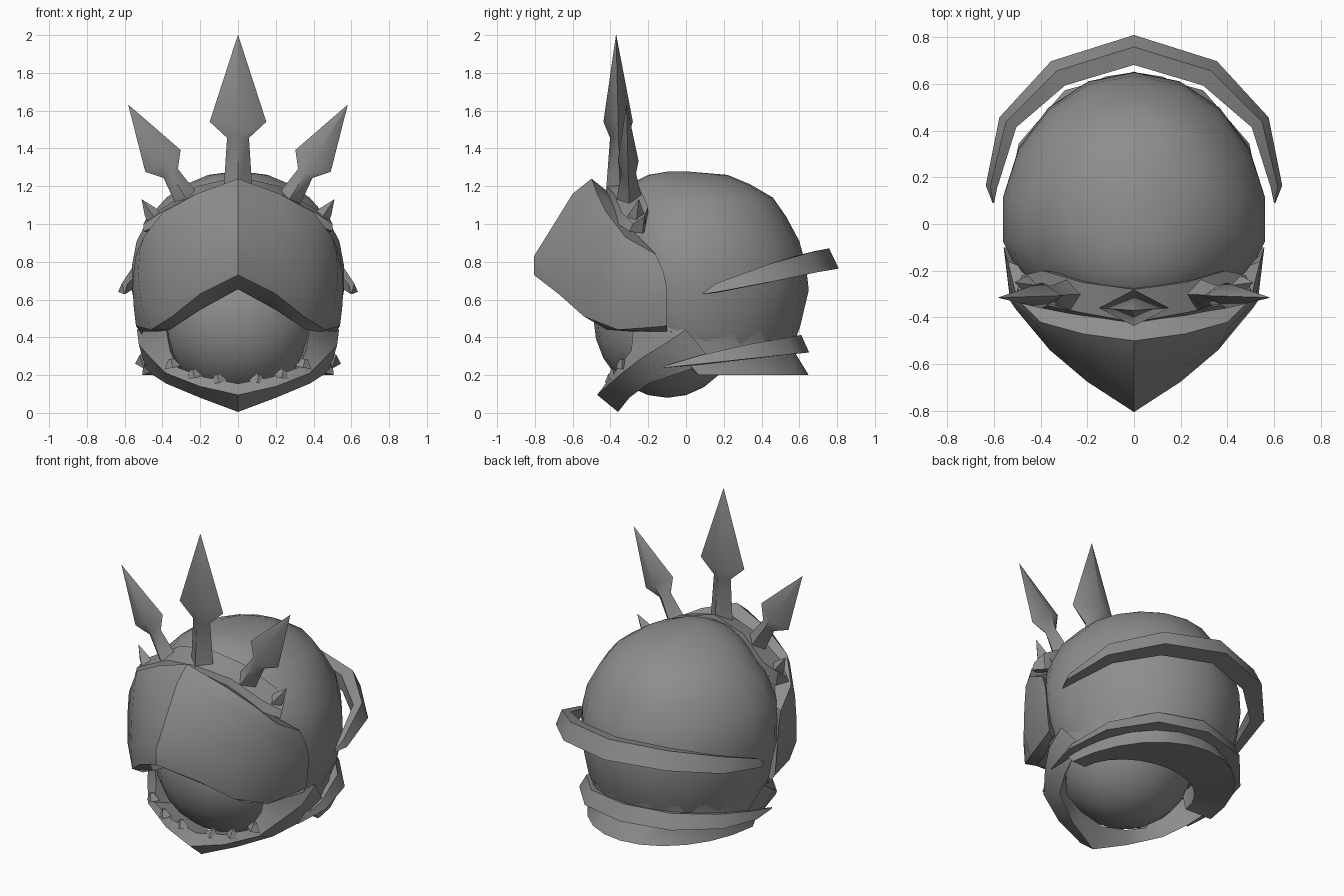
import bpy, bmesh, math
from mathutils import Vector

if "Cube" in bpy.data.objects:
    bpy.data.objects.remove(bpy.data.objects["Cube"])

grey = bpy.data.materials.new("grey_metal")
grey.diffuse_color = (0.27, 0.27, 0.27, 1)
grey.use_nodes = True
grey.node_tree.nodes["Principled BSDF"].inputs["Base Color"].default_value = grey.diffuse_color


def finish(name, bm, angle=40):
    bmesh.ops.remove_doubles(bm, verts=bm.verts, dist=0.0005)
    bmesh.ops.recalc_face_normals(bm, faces=bm.faces)
    me = bpy.data.meshes.new(name)
    bm.to_mesh(me)
    bm.free()
    me.materials.append(grey)
    ob = bpy.data.objects.new(name, me)
    bpy.context.collection.objects.link(ob)
    bpy.ops.object.select_all(action='DESELECT')
    ob.select_set(True)
    bpy.context.view_layer.objects.active = ob
    bpy.ops.object.shade_smooth_by_angle(angle=math.radians(angle))
    return ob


def loft(name, sections, angle=40):
    """Skin a list of closed cross-sections and cap both ends."""
    bm = bmesh.new()
    rings = [[bm.verts.new(p) for p in s] for s in sections]
    n = len(rings[0])
    for a, b in zip(rings, rings[1:]):
        for i in range(n):
            j = (i + 1) % n
            bm.faces.new((a[i], a[j], b[j], b[i]))
    bm.faces.new(rings[0])
    bm.faces.new(rings[-1][::-1])
    return finish(name, bm, angle)


def mirrored(half):
    """Half sections running from x = 0 outward become a full symmetric run."""
    left = [[(-x, y, z) for x, y, z in s] for s in half[:0:-1]]
    return left + half


def columns(rows):
    return [list(c) for c in zip(*rows)]


# Helmet dome: rings of (z, front y, back y, half width)
dome = []
for z, yf, yb, w in [(0.36, -0.22, 0.57, 0.50), (0.46, -0.30, 0.605, 0.54), (0.65, -0.40, 0.65, 0.57),
                     (0.78, -0.42, 0.635, 0.57), (0.91, -0.41, 0.60, 0.545), (1.04, -0.38, 0.53, 0.475),
                     (1.14, -0.35, 0.46, 0.385), (1.21, -0.30, 0.34, 0.28), (1.26, -0.2, 0.22, 0.16),
                     (1.277, -0.10, 0.02, 0.03)]:
    yc = 0 if z < 1.1 else (yf + yb) / 2
    ring = []
    for i in range(18):
        t = math.tau * i / 18
        c = math.cos(t)
        ring.append((w * math.sin(t), yc + (yb - yc if c > 0 else yc - yf) * c, z))
    dome.append(ring)
loft("helmet_dome", dome)

# Rounded inner head seen through the face opening
bm = bmesh.new()
bmesh.ops.create_uvsphere(bm, u_segments=20, v_segments=12, radius=1)
for v in bm.verts:
    v.co = (v.co.x * 0.42, -0.10 + v.co.y * 0.39, 0.50 + v.co.z * 0.42)
finish("inner_head", bm)

# Pointed visor: rows from the top inner lip round to the underside
visor = [
    [(0, -.40, 1.16), (.20, -.36, 1.10), (.33, -.30, 1.0), (.43, -.26, .94), (.49, -.18, .85)],
    [(0, -.50, 1.24), (.22, -.47, 1.16), (.40, -.42, 1.06), (.50, -.32, .93), (.54, -.16, .84)],
    [(0, -.60, 1.16), (.22, -.54, 1.09), (.40, -.45, .99), (.52, -.33, .86), (.552, -.12, .75)],
    [(0, -.73, .95), (.20, -.62, .90), (.38, -.50, .82), (.53, -.33, .72), (.558, -.10, .66)],
    [(0, -.805, .83), (.20, -.675, .75), (.36, -.54, .64), (.51, -.36, .57), (.552, -.10, .56)],
    [(0, -.805, .73), (.20, -.675, .63), (.35, -.54, .51), (.46, -.36, .44), (.54, -.10, .46)],
    [(0, -.62, .655), (.20, -.55, .545), (.36, -.42, .44), (.42, -.28, .43), (.52, -.10, .43)],
    [(0, -.36, .68), (.20, -.34, .57), (.33, -.28, .46), (.38, -.22, .44), (.46, -.10, .44)],
]
loft("visor", mirrored(columns(visor)), 35)

# Jaw guard: bottom edge, outer ridge, upper edge, inner edge
jaw = [
    [(0, -.36, .005), (.20, -.30, .08), (.38, -.20, .155), (.45, -.07, .20), (.49, .05, .24), (.49, .15, .26)],
    [(0, -.47, .095), (.20, -.42, .14), (.38, -.34, .21), (.47, -.22, .30), (.525, -.12, .36), (.535, 0, .44)],
    [(0, -.41, .155), (.18, -.40, .19), (.32, -.36, .24), (.36, -.29, .33), (.38, -.28, .44), (.46, -.20, .47)],
    [(0, -.28, .12), (.16, -.27, .15), (.29, -.24, .20), (.33, -.20, .30), (.35, -.18, .44), (.40, -.10, .45)],
]
loft("jaw_guard", mirrored(columns(jaw)), 35)

# Neck skirt flaring out at the bottom, open towards the front
skirt = []
for i in range(13):
    s = -1 + i / 6
    sec = []
    for z, w, yb, reach in [(.43, .52, .59, 98), (.33, .495, .57, 95), (.20, .51, .65, 84),
                            (.24, .37, .30, 88), (.40, .37, .30, 95)]:
        t = math.radians(reach) * s
        sec.append((w * math.sin(t), yb * math.cos(t), z))
    skirt.append(sec)
loft("neck_skirt", skirt, 35)


def arch(name, path):
    """Tapered curved bar: path points are (x, y, z, radial half, vertical half)."""
    half = []
    for k, (x, y, z, r, h) in enumerate(path):
        a, b = path[max(k - 1, 0)], path[min(k + 1, len(path) - 1)]
        d = Vector((b[0] - a[0], b[1] - a[1], 0)).normalized()
        o = Vector((0, 1, 0)) if k == 0 else Vector((-d.y, d.x, 0))
        p = Vector((x, y, z))
        prof = [(-1, .8), (.2, 1.05), (1, -.8), (-.9, -1)]
        half.append([tuple(p + o * (u * r) + Vector((0, 0, v * h))) for u, v in prof])
    loft(name, mirrored(half), 45)


# Two bars that wrap the back of the helmet
arch("upper_back_bar", [(0, .745, .81, .064, .058), (.325, .645, .79, .06, .056),
                        (.54, .435, .735, .042, .05), (.61, .16, .66, .025, .025), (.602, .09, .632, .003, .003)])
arch("lower_back_bar", [(0, .60, .36, .052, .05), (.27, .53, .35, .05, .047), (.45, .32, .32, .05, .04),
                        (.515, .08, .28, .03, .025), (.50, -.13, .24, .003, .003)])

# Crown band sitting behind the visor lip
crown = [
    [(0, -.43, 1.13), (.22, -.40, 1.08), (.41, -.36, 1.0), (.50, -.30, .96)],
    [(0, -.42, 1.20), (.22, -.38, 1.16), (.41, -.34, 1.06), (.50, -.28, 1.0)],
    [(0, -.28, 1.25), (.22, -.25, 1.20), (.39, -.20, 1.09), (.48, -.22, 1.04)],
    [(0, -.26, 1.10), (.22, -.22, 1.05), (.36, -.20, .98), (.46, -.23, .95)],
]
loft("crown_band", mirrored(columns(crown)), 35)


def spike(name, base, tip, profile, angle=40):
    """Diamond-section spike: profile rows are (fraction, half width, half depth)."""
    b, t = Vector(base), Vector(tip)
    depth = Vector((0, 1, 0))
    side = depth.cross(t - b).normalized()
    secs = []
    for f, w, d in profile:
        p = b.lerp(t, f)
        secs.append([tuple(p + side * w), tuple(p + depth * d), tuple(p - side * w), tuple(p - depth * d)])
    loft(name, secs, angle)


# Spear-headed crown spikes
spike("centre_spike", (0, -.35, 1.15), (0, -.37, 2.0),
      [(0, .078, .075), (.36, .058, .045), (.46, .15, .078), (1, .001, .001)], 60)
for s, label in [(1, "right"), (-1, "left")]:
    spike(label + "_spike", (s * .265, -.30, 1.12), (s * .58, -.315, 1.63),
          [(0, .065, .07), (.29, .045, .04), (.42, .11, .055), (1, .001, .001)], 60)
    # Horn at each end of the crown band
    spike(label + "_horn", (s * .42, -.27, 1.0), (s * .51, -.25, 1.13),
          [(0, .05, .06), (.5, .035, .035), (1, .001, .001)])
    # Stubby teeth along the jaw edge
    for k, (x, y, z) in enumerate([(.10, -.40, .16), (.23, -.385, .185), (.345, -.34, .24)]):
        spike(f"{label}_tooth_{k + 1}", (s * x, y, z), (s * (x + .01), y, z + .045),
              [(0, .045, .03), (1, .015, .012)])
